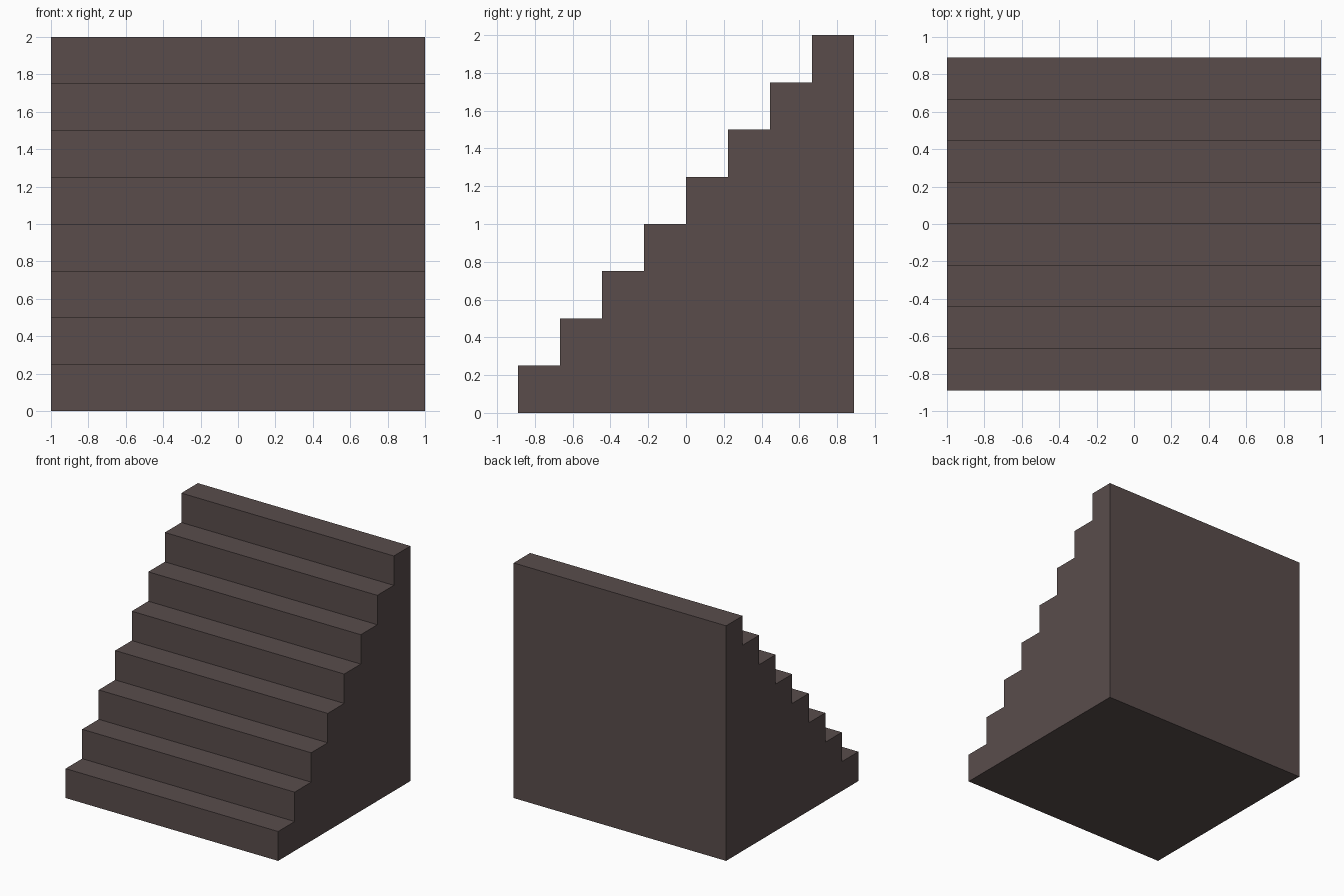
import bpy
import bmesh

if "Cube" in bpy.data.objects:
    bpy.data.objects.remove(bpy.data.objects["Cube"])

STEPS = 8
WIDTH = 2.0
RISE = 2.0 / STEPS
RUN = 2.0 / 9
DEPTH = STEPS * RUN

# Stone colour
stone = bpy.data.materials.new("dark_brown_stone")
stone.diffuse_color = (0.100, 0.073, 0.071, 1.0)
stone.use_nodes = True
stone.node_tree.nodes["Principled BSDF"].inputs["Base Color"].default_value = stone.diffuse_color

# Stepped side profile (y, z), climbing from front to back
profile = [(-DEPTH / 2, 0.0)]
for i in range(STEPS):
    y = -DEPTH / 2 + i * RUN
    z = (i + 1) * RISE
    profile += [(y, z), (y + RUN, z)]
profile.append((DEPTH / 2, 0.0))

# Staircase: side profile extruded across the full width
bm = bmesh.new()
side = bm.faces.new([bm.verts.new((-WIDTH / 2, y, z)) for y, z in profile])
extruded = bmesh.ops.extrude_face_region(bm, geom=[side], use_keep_orig=True)
moved = [g for g in extruded["geom"] if isinstance(g, bmesh.types.BMVert)]
bmesh.ops.translate(bm, verts=moved, vec=(WIDTH, 0, 0))
bmesh.ops.recalc_face_normals(bm, faces=bm.faces)

mesh = bpy.data.meshes.new("staircase")
bm.to_mesh(mesh)
bm.free()
mesh.materials.append(stone)
staircase = bpy.data.objects.new("staircase", mesh)
bpy.context.collection.objects.link(staircase)
